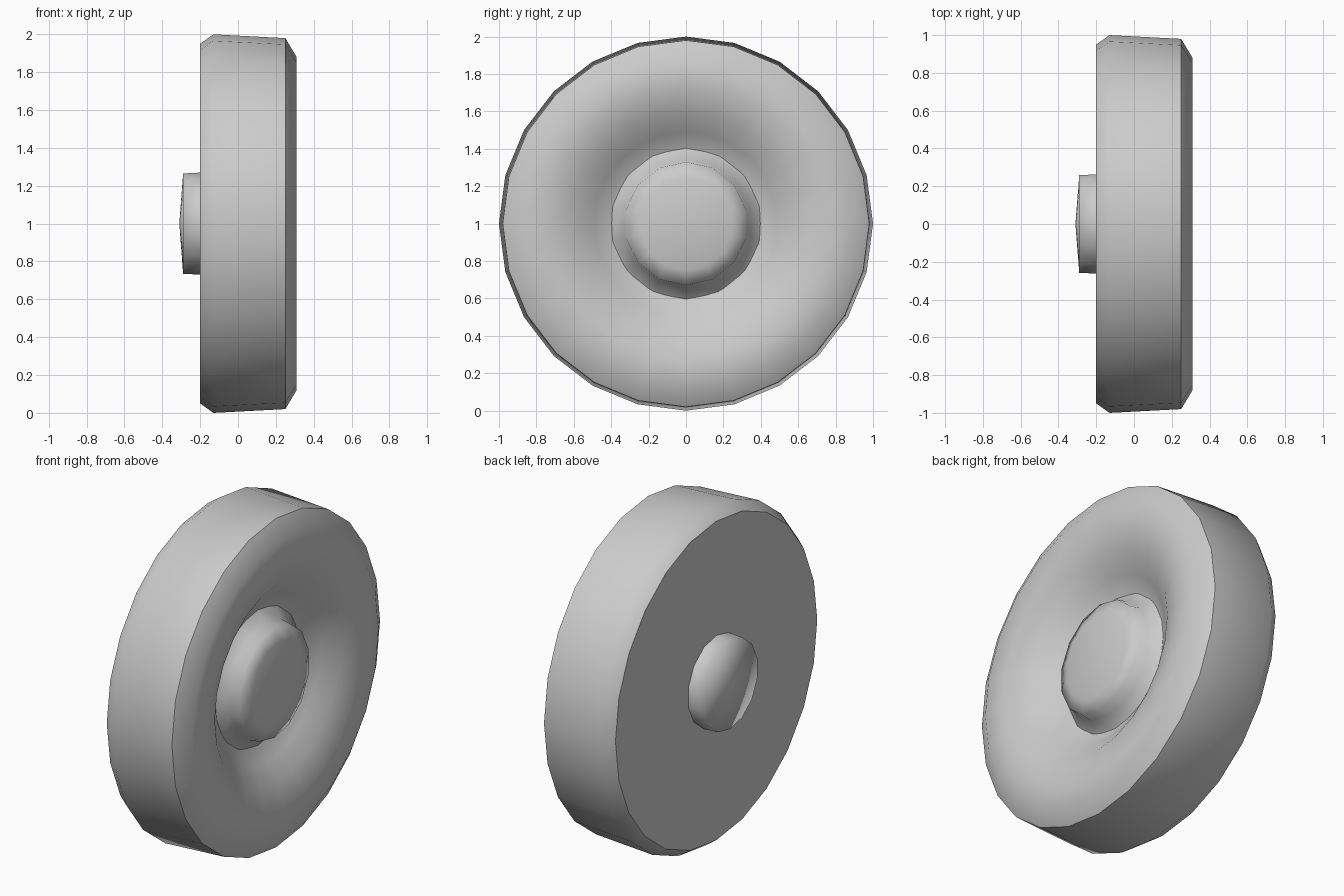
import bpy, bmesh, math

cube = bpy.data.objects.get("Cube")
if cube:
    bpy.data.objects.remove(cube, do_unlink=True)

# Single light grey finish
grey = bpy.data.materials.new("light_grey")
grey.use_nodes = True
colour = (0.6, 0.6, 0.6, 1)
grey.diffuse_color = colour
grey.node_tree.nodes["Principled BSDF"].inputs["Base Color"].default_value = colour


def lathe(name, profile, sides, angle):
    """Turn (x, radius) points around the axle; a zero radius closes to a point."""
    bm = bmesh.new()
    rings = []
    for x, r in profile:
        if r == 0:
            rings.append([bm.verts.new((x, 0, 1))] * sides)
            continue
        ring = []
        for i in range(sides):
            a = math.tau * i / sides
            ring.append(bm.verts.new((x, r * math.sin(a), 1 + r * math.cos(a))))
        rings.append(ring)
    for a, b in zip(rings, rings[1:]):
        for i in range(sides):
            j = (i + 1) % sides
            corners = dict.fromkeys((a[i], a[j], b[j], b[i]))
            bm.faces.new(list(corners))
    bmesh.ops.recalc_face_normals(bm, faces=bm.faces)
    mesh = bpy.data.meshes.new(name)
    bm.to_mesh(mesh)
    bm.free()
    mesh.materials.append(grey)
    obj = bpy.data.objects.new(name, mesh)
    bpy.context.collection.objects.link(obj)
    bpy.ops.object.select_all(action='DESELECT')
    obj.select_set(True)
    bpy.context.view_layer.objects.active = obj
    bpy.ops.object.shade_smooth_by_angle(angle=math.radians(angle))
    return obj


# Tyre: flat back, bevelled tread, rounded outer wall falling into a dish
lathe("tyre", [(-0.2, 0), (-0.2, 0.95), (-0.13, 1), (0.25, 0.98),
               (0.31, 0.88), (0.31, 0.73), (0.26, 0.59), (0.19, 0.49),
               (0.13, 0.4), (0.11, 0.3), (0.11, 0)], 24, 50)

# Outer hub cap sitting in the dish
lathe("outer_hub", [(0.12, 0.42), (0.18, 0.34), (0.24, 0.33),
                    (0.27, 0.25), (0.275, 0)], 14, 75)

# Inner axle boss on the flat back
lathe("axle_boss", [(-0.19, 0.27), (-0.29, 0.265), (-0.31, 0)], 14, 89)
